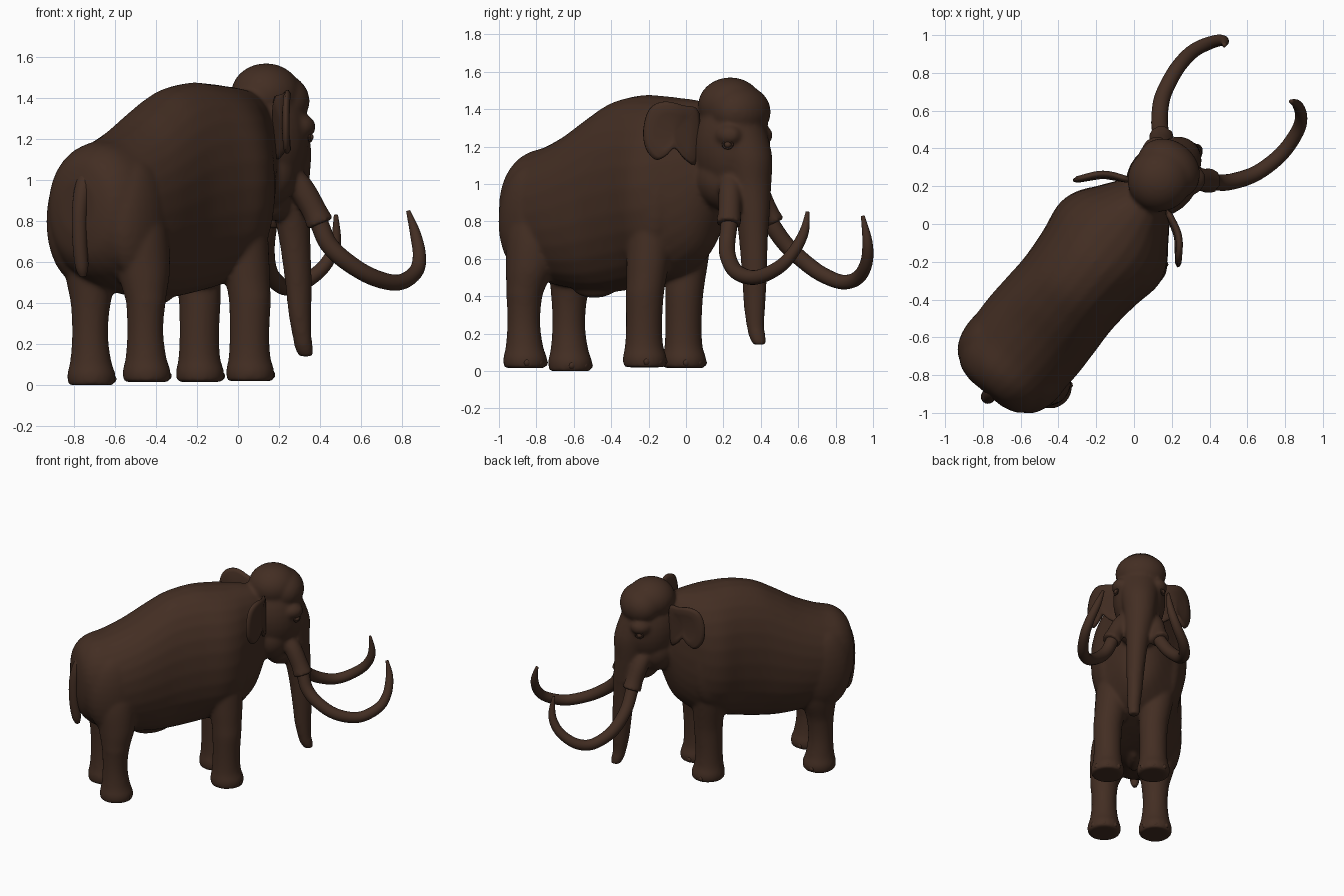
import bpy, bmesh, math
from mathutils import Vector, Matrix

if "Cube" in bpy.data.objects:
    bpy.data.objects.remove(bpy.data.objects["Cube"])

ANG = math.radians(50.5)                      # heading of the animal
F = Vector((math.cos(ANG), math.sin(ANG), 0))   # forward
R = Vector((math.sin(ANG), -math.cos(ANG), 0))  # animal's right
Z = Vector((0, 0, 1))
MID = -0.035                                  # sideways offset of the body midline

brown = bpy.data.materials.new("dark_brown")
brown.diffuse_color = (0.056, 0.027, 0.0165, 1)
brown.use_nodes = True
brown.node_tree.nodes["Principled BSDF"].inputs["Base Color"].default_value = brown.diffuse_color


def W(s, u, z, mid=MID):
    return F * s + R * (u + mid) + Z * z


def smooth_path(pts, n=5, closed=False):
    """Catmull-Rom through tuples of any length."""
    out, m = [], len(pts)
    for i in range(m if closed else m - 1):
        g = [pts[(i + k) % m] if closed else pts[min(max(i + k, 0), m - 1)] for k in (-1, 0, 1, 2)]
        for j in range(n):
            t = j / n
            out.append(tuple(0.5 * (2 * b + (c - a) * t + (2 * a - 5 * b + 4 * c - d) * t * t
                                    + (3 * b - a - 3 * c + d) * t ** 3) for a, b, c, d in zip(*g)))
    if not closed:
        out.append(tuple(pts[-1]))
    return out


def loft(bm, rings):
    vs = [[bm.verts.new(p) for p in ring] for ring in rings]
    n = len(vs[0])
    for a, b in zip(vs, vs[1:]):
        for i in range(n):
            bm.faces.new((a[i], a[(i + 1) % n], b[(i + 1) % n], b[i]))
    bm.faces.new(vs[0][::-1])
    bm.faces.new(vs[-1])


def oval(c, a, b, power=2.0, n=28):
    ring = []
    for i in range(n):
        t = 2 * math.pi * i / n
        x, y = math.cos(t), math.sin(t)
        ring.append(c + a * math.copysign(abs(x) ** (2 / power), x)
                    + b * math.copysign(abs(y) ** (2 / power), y))
    return ring


def sweep(bm, pts, n=20):
    """Round tube along world points (x, y, z, radius)."""
    path = smooth_path(pts)
    rings = []
    for i, p in enumerate(path):
        tan = Vector(path[min(i + 1, len(path) - 1)][:3]) - Vector(path[max(i - 1, 0)][:3])
        a = tan.cross(R).normalized()
        b = tan.cross(a).normalized()
        rings.append(oval(Vector(p[:3]), a * p[3], b * p[3], n=n))
    loft(bm, rings)


def ball(bm, c, rs, ru, rz, seg=28):
    m = Matrix((F * rs, R * ru, Z * rz)).transposed().to_4x4()
    m.translation = c
    bmesh.ops.create_uvsphere(bm, u_segments=seg, v_segments=seg // 2 + 2, radius=1, matrix=m)


def finish(name, bm):
    bmesh.ops.recalc_face_normals(bm, faces=bm.faces)
    me = bpy.data.meshes.new(name)
    bm.to_mesh(me)
    bm.free()
    me.materials.append(brown)
    me.shade_smooth()
    ob = bpy.data.objects.new(name, me)
    bpy.context.collection.objects.link(ob)
    return ob


# ---- body, head, trunk, legs and tusk sockets fused into one skin
bm = bmesh.new()
# torso: (along, top, bottom, half width)
torso = [(-1.19, 1.00, .74, .11), (-1.16, 1.10, .62, .20), (-1.08, 1.17, .53, .265),
         (-.95, 1.205, .47, .30), (-.8, 1.27, .44, .31), (-.65, 1.36, .42, .305),
         (-.5, 1.44, .425, .30), (-.33, 1.475, .45, .315), (-.18, 1.47, .48, .34),
         (-.07, 1.46, .51, .315), (.03, 1.45, .57, .245), (.12, 1.43, .67, .18), (.2, 1.38, .88, .12)]
loft(bm, [oval(W(s, 0, (t + b) / 2), R * w, Z * ((t - b) / 2), 2.12)
          for s, t, b, w in smooth_path(torso)])

# head: dome, skull, cheeks, jaw, brows
ball(bm, W(.27, -.01, 1.42), .175, .17, .15)
ball(bm, W(.34, -.01, 1.385), .15, .18, .145)
ball(bm, W(.28, 0, 1.2), .21, .185, .27)
ball(bm, W(.24, 0, 1.03), .15, .165, .17)
ball(bm, W(.32, 0, .90), .11, .08, .10)
for k in (-1, 1):
    ball(bm, W(.37, .13 * k, 1.26), .08, .065, .06)
    ball(bm, W(-.12, .21 * k, .95), .15, .10, .33)     # shoulder
    ball(bm, W(-.95, .19 * k, .80), .20, .12, .30)     # thigh
ball(bm, W(-.64, .03, .44), .14, .045, .05)            # belly fold

# trunk: (along, side, height, half width, half depth)
trunk = [(.33, 0, 1.32, .15, .14), (.40, 0, 1.15, .13, .13), (.42, 0, 1.0, .11, .11),
         (.44, .01, .85, .09, .095), (.455, .02, .7, .073, .08), (.47, .03, .5, .062, .07),
         (.475, .035, .35, .054, .06), (.485, .04, .24, .046, .048), (.50, .04, .18, .044, .045),
         (.515, .04, .14, .036, .034)]
loft(bm, [oval(W(s, u, z), R * a, F * b) for s, u, z, a, b in smooth_path(trunk)])

# legs: (along shift, height, radius)
hind = [(0, 0, .112), (0, .05, .118), (-.005, .12, .10), (-.01, .25, .088), (-.005, .4, .098),
        (.01, .55, .13), (.01, .75, .15), (.01, .95, .12)]
fore = [(0, 0, .112), (0, .05, .118), (-.005, .12, .102), (-.005, .25, .097), (0, .45, .105),
        (0, .6, .118), (0, .8, .13), (0, 1.0, .12)]
feet = [(hind, -.933, -.158, 0), (hind, -.947, .203, .015),
        (fore, -.125, -.137, .015), (fore, -.132, .186, .02)]
for prof, s0, t0, lift in feet:
    top = MID + math.copysign(.15, t0)        # upper legs lean in under the body
    rings = []
    for ds, z, r in smooth_path(prof):
        k = min(max((z - .4) / .45, 0), 1)
        rings.append(oval(W(s0 + ds, t0 + (top - t0) * k, z + lift * (1 - z), 0), R * r, F * r))
    loft(bm, rings)

# tusk sockets
sweep(bm, [(.23, .235, 1.06, .05), (.31, .235, .96, .062), (.372, .232, .85, .062), (.402, .228, .785, .07)])
sweep(bm, [(.10, .31, 1.06, .05), (.125, .38, .96, .062), (.142, .432, .85, .062), (.145, .463, .785, .07)])

skin = finish("body", bm)
mod = skin.modifiers.new("fuse", 'REMESH')
mod.mode = 'VOXEL'
mod.voxel_size = 0.012
mod.use_smooth_shade = True
mod = skin.modifiers.new("soften", 'SMOOTH')
mod.factor = 0.5
mod.iterations = 10

# ---- toenails
bm = bmesh.new()
for prof, s0, t0, lift in feet:
    for a in (-.75, 0, .75):
        ball(bm, W(s0 + .1 * math.cos(a), t0 + .1 * math.sin(a), lift + .03, 0), .018, .026, .022, 12)
finish("toenails", bm)

# ---- tusks
right = [(.36, .23, .86, .045), (.40, .23, .78, .045), (.44, .22, .69, .044), (.52, .225, .61, .043),
         (.65, .27, .53, .041), (.78, .37, .50, .039), (.865, .49, .55, .036), (.885, .57, .63, .032),
         (.865, .63, .74, .026), (.83, .65, .85, .010)]
left = [(.145, .42, .86, .045), (.145, .46, .78, .045), (.135, .54, .67, .044), (.145, .65, .57, .043),
        (.18, .74, .51, .041), (.24, .84, .475, .039), (.32, .92, .50, .037), (.42, .965, .58, .033),
        (.475, .97, .69, .027), (.478, .945, .83, .010)]
for name, pts in (("right_tusk", right), ("left_tusk", left)):
    bm = bmesh.new()
    sweep(bm, pts)
    finish(name, bm)

# ---- ears: outline in (outward fraction, height), lens-shaped section
outline = smooth_path([(-.15, 1.38), (.2, 1.42), (.6, 1.44), (.88, 1.40), (1, 1.29), (.95, 1.19),
                       (.76, 1.13), (.56, 1.15), (.38, 1.19), (.15, 1.13), (-.1, 1.12)], 4, True)
for name, side in (("right_ear", 1), ("left_ear", -1)):
    bm = bmesh.new()
    rings = []
    for scale, off in ((.1, .008), (.6, .010), (.88, .018), (1, .006), (1, -.006), (.85, -.018), (.1, -.026)):
        ring = []
        for d, z in outline:
            d, z = .4 + (d - .4) * scale, 1.28 + (z - 1.28) * scale
            o = off + .02 * math.sin(4 * d)
            ring.append(W(.15 - .165 * d + .77 * o, side * (.165 + .205 * d + .63 * o), z))
        rings.append(ring)
    loft(bm, rings)
    finish(name, bm)

# ---- eyes with lids
bm = bmesh.new()
for k in (-1, 1):
    c = W(.395, .162 * k, 1.21)
    ball(bm, c, .02, .02, .018, 16)
    out = (F * .45 + R * k * .9).normalized()
    side = Z.cross(out)
    lid = [c + out * .004 + side * (.026 * math.cos(i * math.pi / 10))
           + Z * (.02 * math.sin(i * math.pi / 10)) for i in range(20)]
    for p in lid:
        ball(bm, p, .006, .006, .006, 8)
finish("eyes", bm)

# ---- tail
bm = bmesh.new()
sweep(bm, [(*W(s, .02, z), r) for s, z, r in
           ((-1.11, 1.06, .036), (-1.165, .97, .042), (-1.195, .85, .038), (-1.195, .7, .036),
            (-1.18, .58, .032), (-1.17, .53, .016))])
finish("tail", bm)
